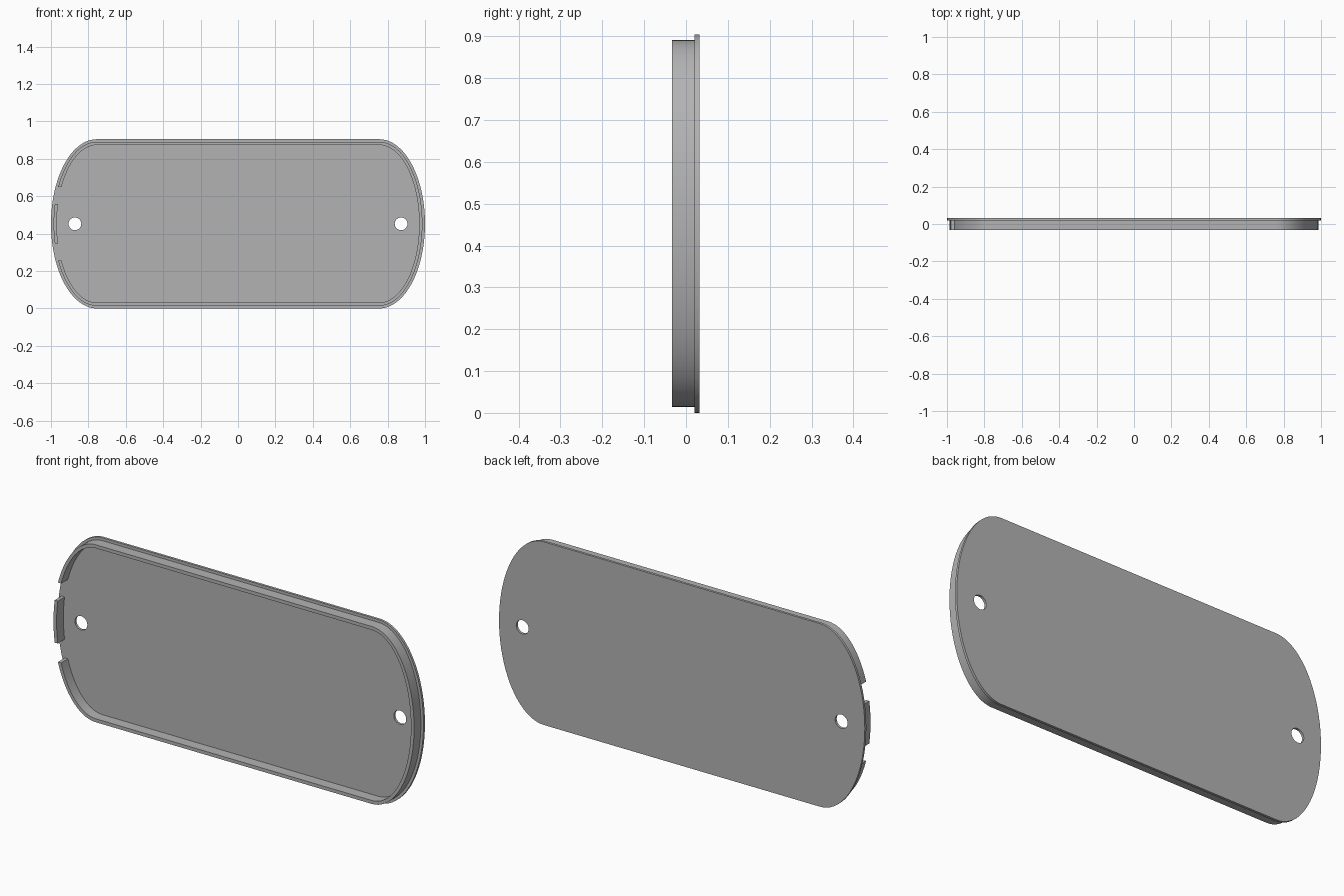
import bpy, bmesh
from math import cos, sin, pi

if "Cube" in bpy.data.objects:
    bpy.data.objects.remove(bpy.data.objects["Cube"])

LENGTH, HEIGHT = 2.0, 0.905
MID = HEIGHT / 2
STRAIGHT = 0.755                      # half length of the straight edges
FRONT, LEDGE, BACK = -0.033, 0.02, 0.032

grey = bpy.data.materials.new("plain grey")
grey.use_nodes = True
grey.diffuse_color = (0.45, 0.45, 0.45, 1)
grey.node_tree.nodes["Principled BSDF"].inputs["Base Color"].default_value = grey.diffuse_color


def outline(inset, steps=40):
    """Straight top and bottom with half-ellipse ends, shrunk by inset."""
    a, b = LENGTH / 2 - STRAIGHT - inset, MID - inset
    pts = []
    for side, start in ((1, -pi / 2), (-1, pi / 2)):
        for i in range(steps + 1):
            t = start + pi * i / steps
            pts.append((side * STRAIGHT + a * cos(t), MID + b * sin(t)))
    return pts


def finish(name, bm):
    bmesh.ops.recalc_face_normals(bm, faces=bm.faces)
    mesh = bpy.data.meshes.new(name)
    bm.to_mesh(mesh)
    bm.free()
    mesh.materials.append(grey)
    obj = bpy.data.objects.new(name, mesh)
    bpy.context.collection.objects.link(obj)
    return obj


def slab(name, pts, y0, y1):
    bm = bmesh.new()
    face = bm.faces.new([bm.verts.new((x, y0, z)) for x, z in pts])
    extruded = bmesh.ops.extrude_face_region(bm, geom=[face], use_keep_orig=True)
    moved = [v for v in extruded["geom"] if isinstance(v, bmesh.types.BMVert)]
    bmesh.ops.translate(bm, verts=moved, vec=(0, y1 - y0, 0))
    return finish(name, bm)


def ring(name, outer, inner, y0, y1):
    bm = bmesh.new()
    loops = [[bm.verts.new((x, y, z)) for x, z in pts]
             for pts, y in ((outer, y0), (outer, y1), (inner, y1), (inner, y0))]
    n = len(outer)
    for k in range(4):
        a, b = loops[k], loops[(k + 1) % 4]
        for i in range(n):
            j = (i + 1) % n
            bm.faces.new((a[i], a[j], b[j], b[i]))
    return finish(name, bm)


def cut(target, cutter):
    mod = target.modifiers.new("cut", 'BOOLEAN')
    mod.operation, mod.solver, mod.object = 'DIFFERENCE', 'EXACT', cutter
    bpy.context.view_layer.objects.active = target
    bpy.ops.object.modifier_apply(modifier=mod.name)
    bpy.data.objects.remove(cutter)


# Back plate with a screw hole at each end
plate = slab("back_plate", outline(0), LEDGE, BACK)
for side in (-1, 1):
    hole = [(side * 0.872 + 0.034 * cos(2 * pi * i / 32),
             MID + 0.034 * sin(2 * pi * i / 32)) for i in range(32)]
    cut(plate, slab("hole_cutter", hole, -0.1, 0.1))

# Raised rim, broken by two gaps that leave a tab at the right end
rim = ring("raised_rim", outline(0.014), outline(0.031), FRONT, LEDGE)
for side in (-1, 1):
    z0, z1 = MID + side * 0.105, MID + side * 0.196
    gap = [(-1.1, z0), (-0.85, z0), (-0.85, z1), (-1.1, z1)]
    cut(rim, slab("gap_cutter", gap, -0.1, 0.1))

# Smooth curved ends, sharp edges
for obj in (plate, rim):
    bpy.ops.object.select_all(action='DESELECT')
    obj.select_set(True)
    bpy.context.view_layer.objects.active = obj
    bpy.ops.object.shade_smooth_by_angle()
